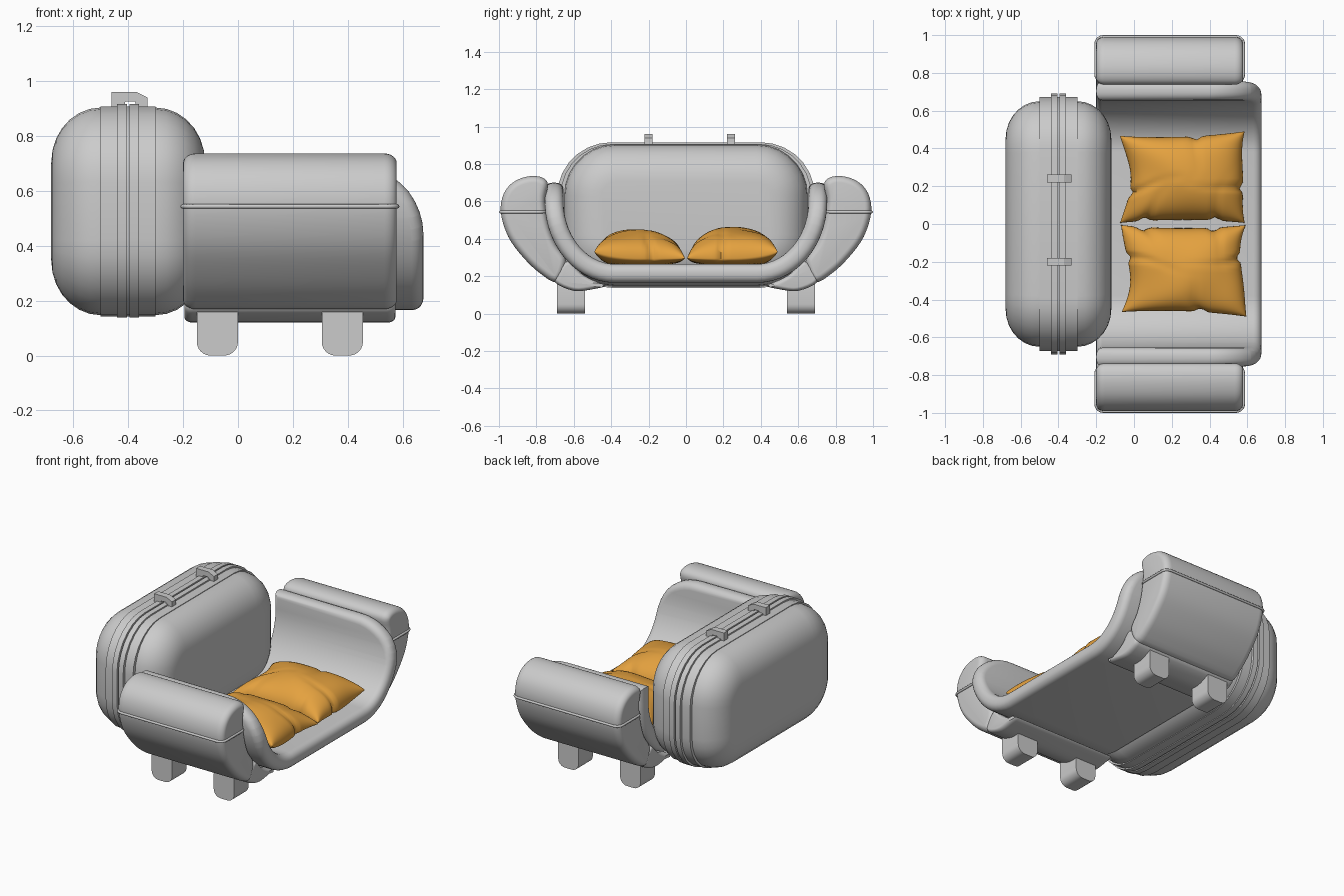
import bpy, bmesh, math
from math import sin, cos, pi, exp
from mathutils import Vector

if "Cube" in bpy.data.objects:
    bpy.data.objects.remove(bpy.data.objects["Cube"])

along_x = lambda p, q, w: (w, p, q)
along_y = lambda p, q, w: (p, w, q)


def finish(name, bm, angle=40):
    bmesh.ops.recalc_face_normals(bm, faces=bm.faces)
    me = bpy.data.meshes.new(name)
    bm.to_mesh(me)
    bm.free()
    ob = bpy.data.objects.new(name, me)
    bpy.context.collection.objects.link(ob)
    bpy.ops.object.select_all(action='DESELECT')
    ob.select_set(True)
    bpy.context.view_layer.objects.active = ob
    bpy.ops.object.shade_smooth_by_angle(angle=math.radians(angle))
    return ob


def rounded(lo, hi, r, depth, n=6):
    """Loft stations (position, inset) with rounded ends."""
    a = [(r * (1 - cos(i * pi / 2 / n)), depth * (1 - sin(i * pi / 2 / n))) for i in range(n + 1)]
    return [(lo + w, d) for w, d in a] + [(hi - w, d) for w, d in reversed(a)]


def rrect(cx, cy, hw, hh, r, n=7):
    pts = []
    for k, (sx, sy) in enumerate([(1, 1), (-1, 1), (-1, -1), (1, -1)]):
        for i in range(n + 1):
            a = (k + i / n) * pi / 2
            pts.append((cx + sx * (hw - r) + r * cos(a), cy + sy * (hh - r) + r * sin(a)))
    return pts


def spline(pts, n=4):
    """Closed Catmull-Rom loop through the points."""
    p, out = [Vector(q) for q in pts], []
    m = len(p)
    for i in range(m):
        a, b, c, d = p[i - 1], p[i], p[(i + 1) % m], p[(i + 2) % m]
        for k in range(n):
            t = k / n
            out.append(0.5 * (2 * b + (c - a) * t + (2 * a - 5 * b + 4 * c - d) * t * t
                              + (3 * b - a - 3 * c + d) * t ** 3))
    return out


def loft(name, outline, stations, fn, cuts=(), angle=40):
    """Stack inset copies of a closed outline, optionally slice, then map to 3D."""
    p = [Vector(q) for q in outline]
    m = len(p)
    if sum(p[i - 1].x * p[i].y - p[i].x * p[i - 1].y for i in range(m)) < 0:
        p.reverse()
    nrm = []
    for i in range(m):
        t = (p[i] - p[i - 1]).normalized() + (p[(i + 1) % m] - p[i]).normalized()
        nrm.append(Vector((-t.y, t.x)).normalized())
    bm = bmesh.new()
    rings = []
    for w, d in stations:
        ring = [p[i] + nrm[i] * d for i in range(m)]
        rings.append([bm.verts.new((q.x, q.y, w)) for q in ring])
    for a, b in zip(rings, rings[1:]):
        for i in range(m):
            bm.faces.new((a[i - 1], a[i], b[i], b[i - 1]))
    bm.faces.new(rings[0])
    bm.faces.new(rings[-1])
    for c in cuts:
        bmesh.ops.bisect_plane(bm, geom=bm.verts[:] + bm.edges[:] + bm.faces[:],
                               plane_co=(c, 0, 0), plane_no=(1, 0, 0))
    for v in bm.verts:
        v.co = fn(*v.co)
    return finish(name, bm, angle)


# backrest: puffy case with raised bands
loft("backrest", rrect(0, .525, .65, .378, .27), rounded(-.68, -.12, .18, .2, 7), along_x)
loft("backrest_band", rrect(0, .525, .672, .382, .28), [(-.5, 0), (-.3, 0)], along_x)
for i, lo in enumerate((-.44, -.395)):
    loft(f"backrest_rim_{i}", rrect(0, .527, .69, .389, .29), [(lo, 0), (lo + .035, 0)], along_x)

# backrest handles
for i, y in enumerate((.24, -.2)):
    loft(f"handle_{i}", [(-.46, .89), (-.46, .96), (-.37, .96), (-.33, .94), (-.33, .89), (-.365, .89),
                         (-.375, .925), (-.41, .925), (-.42, .89)],
         [(y - .021, 0), (y + .021, 0)], along_y, angle=25)

# seat shell: rounded slab bent into a U
FLAT, A, B, ARC = .38, .325, .385, .558
S = FLAT + ARC + .1


def bend(s, x, t):
    k, d = (1 if s >= 0 else -1), abs(s)
    if d <= FLAT:
        return (x, s, .6 - B - t)
    f = min((d - FLAT) / ARC, 1) * pi / 2
    n = Vector((sin(f) / A, -cos(f) / B)).normalized()
    y = FLAT + A * sin(f) + n.x * t
    z = .6 - B * cos(f) + n.y * t + max(d - FLAT - ARC, 0)
    return (x, k * y, z)


corner = [(S - .25 + .25 * cos(i * pi / 20), .395 + .28 * sin(i * pi / 20)) for i in range(11)]
outline = [(S, -.2)] + corner + [(-s, x) for s, x in reversed(corner)] + [(-S, -.2)]
steps = [FLAT + ARC * i / 14 for i in range(15)]
loft("seat_shell", outline, rounded(-.05, .05, .043, .043, 5), bend,
     cuts=steps + [-c for c in steps])

# arms, lower pads, piping and legs on both sides
ARM = [(.69, .17), (.78, .215), (.87, .30), (.95, .41), (.99, .54), (.975, .64), (.92, .705),
       (.84, .734), (.77, .728), (.738, .69), (.752, .6), (.732, .47), (.695, .37), (.64, .28)]
PAD = [(.43, .15), (.5, .13), (.6, .122), (.70, .167), (.685, .23), (.63, .28), (.56, .215), (.5, .18)]
for side, k in (("left", -1), ("right", 1)):
    mirror = lambda p, q, w, k=k: (w, k * p, q)
    loft(side + "_arm", spline(ARM), rounded(-.2, .578, .045, .035), mirror)
    loft(side + "_arm_pad", spline(PAD), rounded(-.195, .573, .03, .02), mirror)
    cu = bpy.data.curves.new(side + "_arm_piping", 'CURVE')
    cu.dimensions = '3D'
    cu.bevel_depth = .008
    cu.bevel_resolution = 2
    loop = rrect(.189, k * .872, .391, .12, .04, 5)
    sp = cu.splines.new('POLY')
    sp.points.add(len(loop) - 1)
    for pt, (x, y) in zip(sp.points, loop):
        pt.co = (x, y, .543, 1)
    sp.use_cyclic_u = True
    bpy.context.collection.objects.link(bpy.data.objects.new(cu.name, cu))
    for end, x in (("back", -.075), ("front", .38)):
        loft(f"{side}_{end}_leg", rrect(x, .1, .075, .1, .05, 6),
             [(k * .54, 0), (k * .69, 0)], along_y)

# loose cushions with pinched corners and creases
orange = bpy.data.materials.new("orange_fabric")
orange.diffuse_color = (.78, .36, .05, 1)
orange.use_nodes = True
orange.node_tree.nodes["Principled BSDF"].inputs["Base Color"].default_value = orange.diffuse_color
CREASES = [(.3, 1, -1.8), (-1, -.25, .25), (1, -.3, 2.9), (.45, -1, 1.3), (-.7, -1, 1.1)]


def cushion(name, k, height, phase):
    n = 40
    bm = bmesh.new()
    sheets = []
    for top in (True, False):
        rows = []
        for i in range(n + 1):
            row = []
            for j in range(n + 1):
                u, v = -cos(pi * i / n), -cos(pi * j / n)
                puff = (max(0, 1 - u * u) * max(0, 1 - v * v)) ** .42
                dip = 0
                for cu, cv, a in CREASES:
                    du, dv = u - cu, v - cv
                    run = du * cos(a) + dv * sin(a)
                    off = -du * sin(a) + dv * cos(a) + .08 * sin(4 * run + phase)
                    dip += exp(-(off / .07) ** 2) * exp(-abs(run) / .3)
                x = .268 + .33 * u * (1 - .1 * (1 - v * v)) + .012 * sin(3 * v + phase)
                y = .242 + .236 * v * (1 - .07 * (1 - u * u)) + .012 * u * max(v, 0)
                x -= .02 * dip * u * abs(u) ** 3
                y -= .02 * dip * v * abs(v) ** 3
                seam = .287 + .035 * max(v, 0) ** 2 + .008 * u * u
                if top:
                    z = seam + (height - .287) * puff * (1 - .22 * min(dip, 1)) + .005 * sin(5 * u + 3 * v + phase) * puff
                else:
                    z = seam - (seam - .266) * min(1, 1.5 * puff)
                row.append(bm.verts.new((x, k * y, z)))
            rows.append(row)
        sheets.append(rows)
        for i in range(n):
            for j in range(n):
                bm.faces.new((rows[i][j], rows[i + 1][j], rows[i + 1][j + 1], rows[i][j + 1]))
    bmesh.ops.remove_doubles(bm, verts=bm.verts, dist=.0002)
    ob = finish(name, bm, 60)
    ob.data.materials.append(orange)


cushion("left_cushion", -1, .448, 0.4)
cushion("right_cushion", 1, .46, 1.7)
